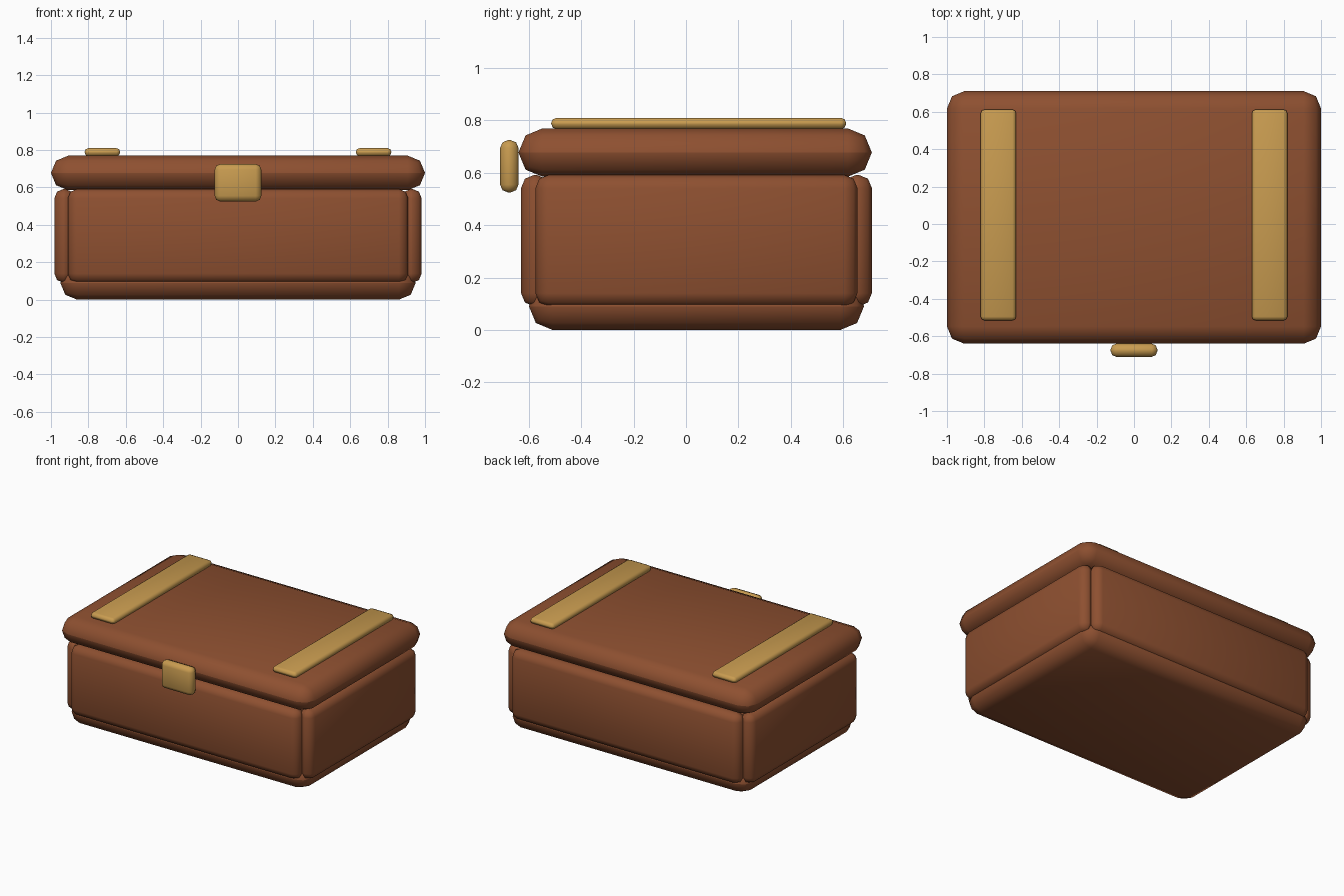
import bpy

old = bpy.data.objects.get("Cube")
if old:
    bpy.data.objects.remove(old, do_unlink=True)


def make_material(name, colour):
    mat = bpy.data.materials.new(name)
    mat.use_nodes = True
    mat.diffuse_color = colour
    mat.node_tree.nodes["Principled BSDF"].inputs["Base Color"].default_value = colour
    return mat


leather = make_material("brown leather", (0.27, 0.08, 0.03, 1))
brass = make_material("brass", (0.58, 0.33, 0.08, 1))


def rounded_box(name, x, y, z, bevel, mat):
    """Box between the (low, high) limits on each axis, with rounded edges."""
    limits = (x, y, z)
    bpy.ops.mesh.primitive_cube_add(size=1, location=[(a + b) / 2 for a, b in limits])
    obj = bpy.context.object
    obj.name = name
    obj.scale = [b - a for a, b in limits]
    bpy.ops.object.transform_apply(location=False, rotation=False, scale=True)
    mod = obj.modifiers.new("rounding", "BEVEL")
    mod.width = bevel
    mod.segments = 2
    mod.limit_method = "NONE"
    bpy.ops.object.modifier_apply(modifier=mod.name)
    bpy.ops.object.shade_smooth()
    obj.data.materials.append(mat)
    return obj


# Floor and lid
rounded_box("floor", (-0.95, 0.95), (-0.6, 0.68), (0, 0.18), 0.09, leather)
rounded_box("lid", (-1, 1), (-0.64, 0.71), (0.585, 0.77), 0.1, leather)

# Walls
wall_z = (0.09, 0.592)
rounded_box("front_wall", (-0.91, 0.91), (-0.63, -0.52), wall_z, 0.05, leather)
rounded_box("back_wall", (-0.91, 0.91), (0.6, 0.71), wall_z, 0.05, leather)

# Side walls and lid straps, one on each side
for side, sign in (("left", 1), ("right", -1)):
    rounded_box(side + "_wall", sorted((sign * 0.875, sign * 0.982)),
                (-0.575, 0.655), wall_z, 0.05, leather)
    rounded_box(side + "_strap", sorted((sign * 0.63, sign * 0.82)),
                (-0.515, 0.612), (0.767, 0.81), 0.02, brass)

# Front latch
rounded_box("latch", (-0.125, 0.125), (-0.71, -0.64), (0.525, 0.725), 0.03, brass)
